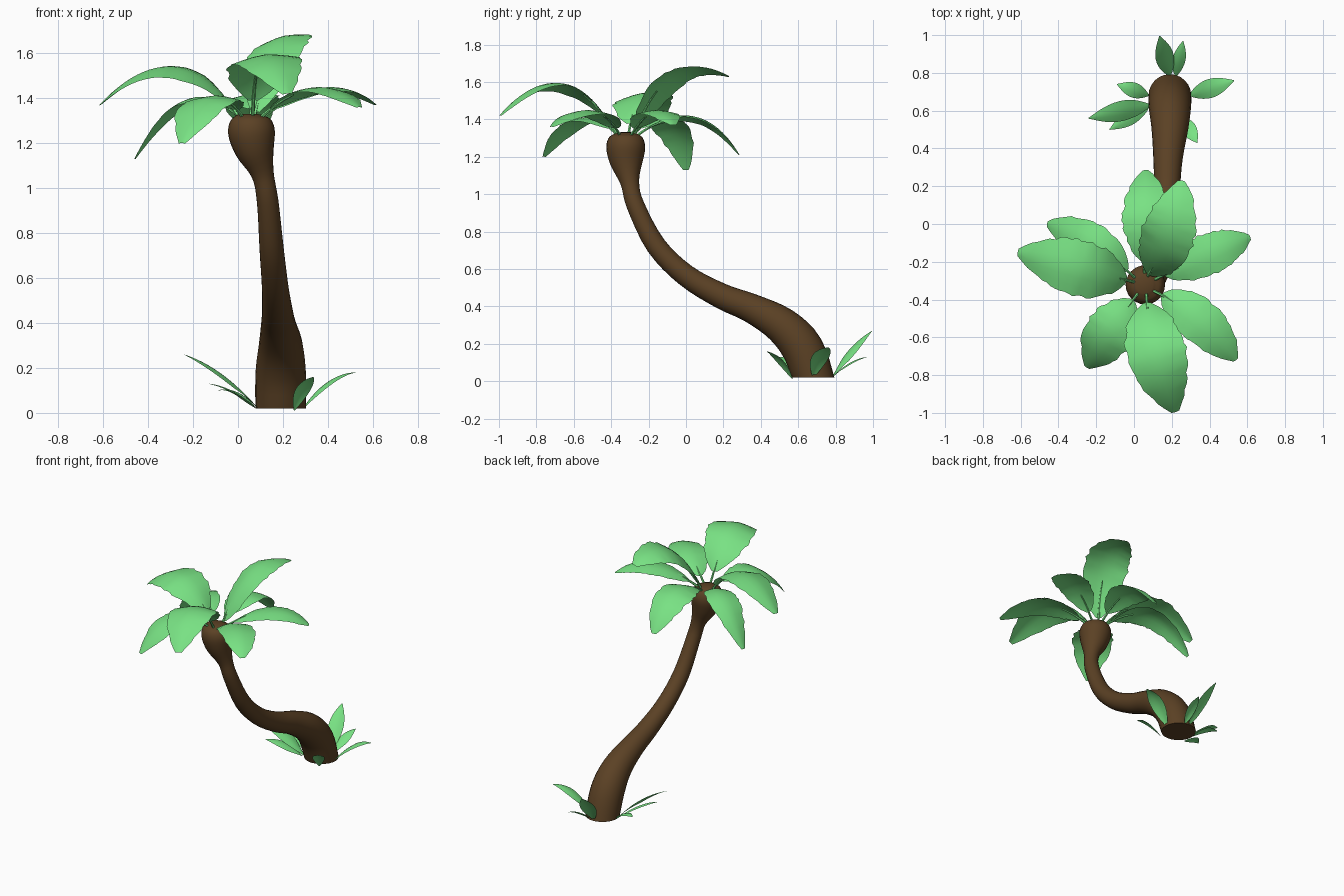
import bpy, bmesh, math, random
from mathutils import Vector, Quaternion

if "Cube" in bpy.data.objects:
    bpy.data.objects.remove(bpy.data.objects["Cube"])

random.seed(4)
UP = Vector((0, 0, 1))


def material(name, rgb):
    m = bpy.data.materials.new(name)
    m.diffuse_color = (*rgb, 1)
    m.use_nodes = True
    m.node_tree.nodes["Principled BSDF"].inputs["Base Color"].default_value = m.diffuse_color
    return m


GREEN = material("leaf_green", (0.19, 0.76, 0.23))
BROWN = material("bark_brown", (0.105, 0.053, 0.018))


def finish(bm, name, mat):
    me = bpy.data.meshes.new(name)
    bm.to_mesh(me)
    bm.free()
    me.materials.append(mat)
    ob = bpy.data.objects.new(name, me)
    bpy.context.collection.objects.link(ob)
    bpy.context.view_layer.objects.active = ob
    ob.select_set(True)
    bpy.ops.object.shade_smooth_by_angle(angle=math.radians(50))
    ob.select_set(False)
    return ob


def spline(keys, sub):
    """Smooth interpolation of (x, y, z, radius) keys."""
    out = []
    for i in range(len(keys) - 1):
        p = [Vector(keys[min(max(i + k, 0), len(keys) - 1)]) for k in (-1, 0, 1, 2)]
        for j in range(sub):
            t = j / sub
            out.append(0.5 * (2 * p[1] + (p[2] - p[0]) * t
                       + (2 * p[0] - 5 * p[1] + 4 * p[2] - p[3]) * t * t
                       + (3 * p[1] - p[0] - 3 * p[2] + p[3]) * t ** 3))
    return out + [Vector(keys[-1])]


def tube(name, path, sides, mat, flat_start=False):
    """Round tube along a list of 4D vectors (position + radius)."""
    bm = bmesh.new()
    rings = []
    for i, p in enumerate(path):
        tan = (path[min(i + 1, len(path) - 1)] - path[max(i - 1, 0)]).to_3d().normalized()
        if flat_start:
            tan = UP.lerp(tan, min(1, i / 5)).normalized()
        a = Vector((1, 0, 0))
        a = (a - tan * a.dot(tan)).normalized()
        b = tan.cross(a)
        rings.append([bm.verts.new(p.to_3d() + p[3] * (a * math.cos(k * math.tau / sides)
                      + b * math.sin(k * math.tau / sides))) for k in range(sides)])
    for r, s in zip(rings, rings[1:]):
        for k in range(sides):
            m = (k + 1) % sides
            bm.faces.new((r[k], r[m], s[m], s[k]))
    bm.faces.new(rings[0][::-1])
    bm.faces.new(rings[-1])
    return finish(bm, name, mat)


def leaf(name, root, mid, tip, half, roll=0, start=0.12, jag=0.06, blunt=0.58, n=22):
    """Curved leaf blade through root, mid and tip, plus a thin stem."""
    root, mid, tip = Vector(root), Vector(mid), Vector(tip)
    ctrl = 2 * mid - (root + tip) / 2
    at = lambda t: root * (1 - t) ** 2 + ctrl * 2 * t * (1 - t) + tip * t * t
    bm = bmesh.new()
    rows = []
    us = [-1, -0.66, -0.33, 0, 0.33, 0.66, 1]
    for i in range(n + 1):
        s = i / n
        t = start + (1 - start) * s
        tan = ((ctrl - root) * (1 - t) + (tip - ctrl) * t).normalized()
        side = Quaternion(tan, roll * min(1, s * 3)) @ tan.cross(UP).normalized()
        nor = side.cross(tan)
        w = half * max(0.03, math.sin(math.pi * s ** 0.9)) ** blunt
        jl, jr = (1 - random.random() * jag * 2 for _ in "lr")
        rows.append([bm.verts.new(at(t) + side * u * w * (jl if u < 0 else jr)
                     + nor * w * (0.06 - 0.17 * abs(u) ** 1.5)) for u in us])
    for r, s in zip(rows, rows[1:]):
        for k in range(len(us) - 1):
            bm.faces.new((r[k], r[k + 1], s[k + 1], s[k]))
    finish(bm, name, GREEN)
    if start > 0:
        stem = [(*at(t), 0.009 - 0.015 * t) for t in (0, 0.08, 0.16, 0.24, 0.32)]
        tube(name + "_stem", [Vector(p) for p in stem], 6, GREEN)


# Trunk: curved, thick foot, bulging crown
trunk_keys = [
    (0.19, 0.68, 0.02, 0.113), (0.19, 0.62, 0.18, 0.112), (0.19, 0.51, 0.30, 0.098),
    (0.18, 0.35, 0.39, 0.078), (0.175, 0.19, 0.455, 0.068), (0.165, 0.0, 0.565, 0.059),
    (0.15, -0.16, 0.725, 0.054), (0.132, -0.27, 0.94, 0.048), (0.11, -0.30, 1.06, 0.050),
    (0.075, -0.318, 1.17, 0.088), (0.06, -0.322, 1.25, 0.104), (0.055, -0.322, 1.305, 0.088),
    (0.055, -0.322, 1.33, 0.045)]
tube("trunk", spline(trunk_keys, 4), 24, BROWN, flat_start=True)

# Crown fronds: mid point, tip, half width, roll, where the blade starts
fronds = [
    ((-0.28, -0.24, 1.53), (-0.615, -0.15, 1.37), 0.16, -0.15, 0.10),
    ((-0.22, -0.11, 1.39), (-0.46, 0.0, 1.13), 0.115, -0.1, 0.12),
    ((0.06, 0.03, 1.41), (0.06, 0.285, 1.21), 0.13, -0.1, 0.12),
    ((0.17, -0.07, 1.63), (0.25, 0.23, 1.63), 0.155, -0.2, 0.04),
    ((0.37, -0.17, 1.44), (0.615, -0.07, 1.37), 0.115, 0.0, 0.12),
    ((0.33, -0.50, 1.44), (0.54, -0.72, 1.36), 0.125, 0.0, 0.12),
    ((0.11, -0.66, 1.58), (0.22, -0.995, 1.42), 0.17, 0.1, 0.10),
    ((-0.12, -0.56, 1.40), (-0.25, -0.76, 1.20), 0.14, 0.0, 0.12)]
for i, (mid, tip, half, roll, start) in enumerate(fronds):
    d = Vector((tip[0] - 0.055, tip[1] + 0.32, 0)).normalized() * 0.04
    leaf(f"frond_{i + 1}", (0.055 + d.x, -0.32 + d.y, 1.30), mid, tip, half, roll, start)

# Small leaves around the trunk foot: root, tip, half width, arch height, roll
tufts = [
    ((0.09, 0.63, 0.02), (-0.24, 0.56, 0.26), 0.055, 0.03, -0.25),
    ((0.08, 0.62, 0.02), (-0.13, 0.50, 0.13), 0.04, 0.02, -0.2),
    ((0.08, 0.68, 0.02), (-0.09, 0.74, 0.10), 0.04, 0.03, 0),
    ((0.19, 0.78, 0.02), (0.135, 0.995, 0.27), 0.05, 0.02, 0.2),
    ((0.22, 0.78, 0.02), (0.26, 0.97, 0.13), 0.035, 0.02, 0.2),
    ((0.29, 0.68, 0.02), (0.53, 0.76, 0.18), 0.05, 0.04, 0),
    ((0.25, 0.57, 0.01), (0.335, 0.43, 0.16), 0.04, 0.03, 0)]
for i, (root, tip, half, arch, roll) in enumerate(tufts):
    mid = (Vector(root) + Vector(tip)) / 2 + UP * arch
    leaf(f"ground_leaf_{i + 1}", root, mid, tip, half, roll, 0.0, 0.0, 0.9, 12)
